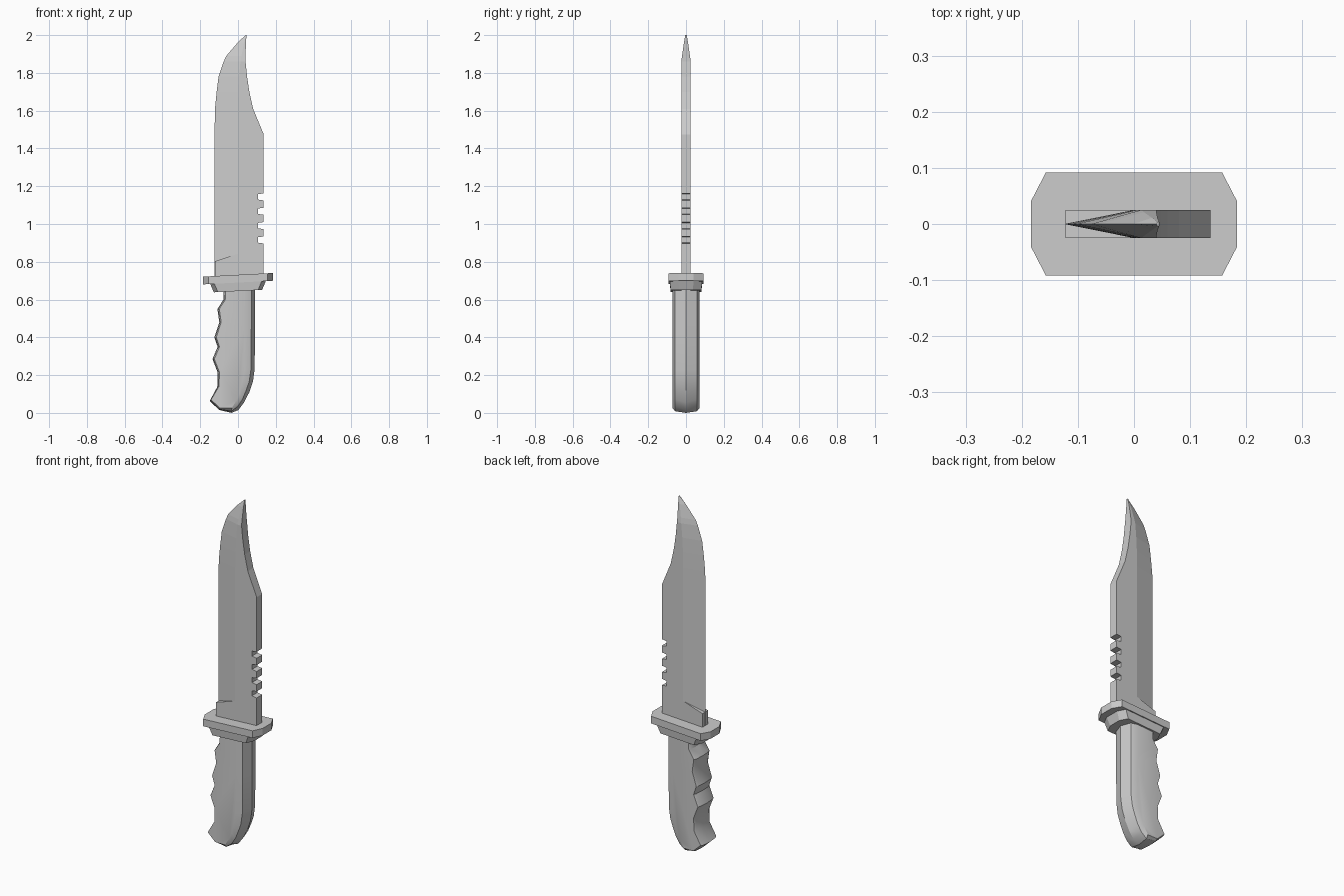
import bpy, bmesh
from mathutils import Vector

if "Cube" in bpy.data.objects:
    bpy.data.objects.remove(bpy.data.objects["Cube"])


def loft(name, rings, smooth=False):
    """Skin a list of equal-length closed rings and cap both ends."""
    bm = bmesh.new()
    rows = [[bm.verts.new(p) for p in ring] for ring in rings]
    n = len(rows[0])
    for a, b in zip(rows, rows[1:]):
        for i in range(n):
            j = (i + 1) % n
            bm.faces.new((a[i], a[j], b[j], b[i]))
    bm.faces.new(rows[0])
    bm.faces.new(rows[-1])
    bmesh.ops.recalc_face_normals(bm, faces=bm.faces)
    me = bpy.data.meshes.new(name)
    bm.to_mesh(me)
    bm.free()
    ob = bpy.data.objects.new(name, me)
    bpy.context.collection.objects.link(ob)
    if smooth:
        bpy.context.view_layer.objects.active = ob
        ob.select_set(True)
        bpy.ops.object.shade_smooth_by_angle(angle=0.5)
        ob.select_set(False)
    return ob


# Blade: stations of (z, edge x, ridge x, spine x, half thickness)
T, EDGE, SPINE = 0.025, -0.124, 0.136
stations = [(0.70, EDGE, 0, SPINE, T)]
for k in range(4):                       # saw notches along the spine
    z = 0.897 + k * 0.076
    for dz, x in ((0, SPINE), (0.004, 0.106), (0.033, 0.106), (0.037, SPINE)):
        stations.append((z + dz, EDGE, 0, x, T))
stations += [
    (1.475, EDGE, 0, SPINE, T),
    (1.61, -0.122, 0, 0.080, T),
    (1.70, -0.113, 0.002, 0.060, T),
    (1.78, -0.103, 0.006, 0.048, T),
    (1.86, -0.076, 0.013, 0.040, T),
    (1.89, -0.062, 0.018, 0.040, 0.021),
    (1.96, -0.002, 0.032, 0.042, 0.011),
    (2.00, 0.040, 0.042, 0.045, 0.004),
]
loft("blade", [[(e, 0, z), (r, -t, z), (s, -t, z), (s, t, z), (r, t, z)]
               for z, e, r, s, t in stations])

# Unsharpened block at the blade root with a slanted top
block = [(-0.122, 0.70), (0.01, 0.70), (0.01, 0.846), (-0.122, 0.803)]
loft("blade_root", [[(x, y, z) for x, z in block] for y in (-T, T)])


# Guard: stacked octagons, slightly tilted
def octagon(hx, hy, cx, cy, z):
    q = [(hx, hy - cy), (hx - cx, hy)]
    pts = q + [(-x, y) for x, y in reversed(q)]
    pts += [(-x, -y) for x, y in pts]
    return [(x, y, z + 0.052 * x) for x, y in pts]


loft("guard", [octagon(0.184, 0.092, 0.027, 0.052, 0.731),
               octagon(0.184, 0.092, 0.027, 0.052, 0.690),
               octagon(0.147, 0.086, 0.022, 0.045, 0.690),
               octagon(0.128, 0.081, 0.022, 0.045, 0.645)])

# Handle: side outline, bevelled widely at the back and narrowly at the grip
back = [(0.090, 0.68), (0.090, 0.45), (0.088, 0.23), (0.079, 0.165),
        (0.060, 0.110), (0.032, 0.055), (0.002, 0.015), (-0.035, 0.0)]
grip = [(-0.100, 0.016), (-0.150, 0.063), (-0.110, 0.137), (-0.108, 0.215),
        (-0.135, 0.285), (-0.108, 0.350), (-0.125, 0.400), (-0.099, 0.480),
        (-0.109, 0.550), (-0.077, 0.600), (-0.075, 0.68)]
outline = [(x, z, 0.055) for x, z in back] + [(x, z, 0.010) for x, z in grip]
outline[7] = (-0.035, 0.0, 0.025)


def handle_ring(y, amount):
    ring = []
    for x, z, inset in outline:
        d = Vector((-0.02, max(z, 0.17))) - Vector((x, z))
        d = d.normalized() * inset * amount
        ring.append((x + d.x, y, z + d.y))
    return ring


loft("handle", [handle_ring(y, a) for y, a in
                ((-0.071, 1), (-0.058, 0.36), (0, 0), (0.058, 0.36), (0.071, 1))],
     smooth=True)
